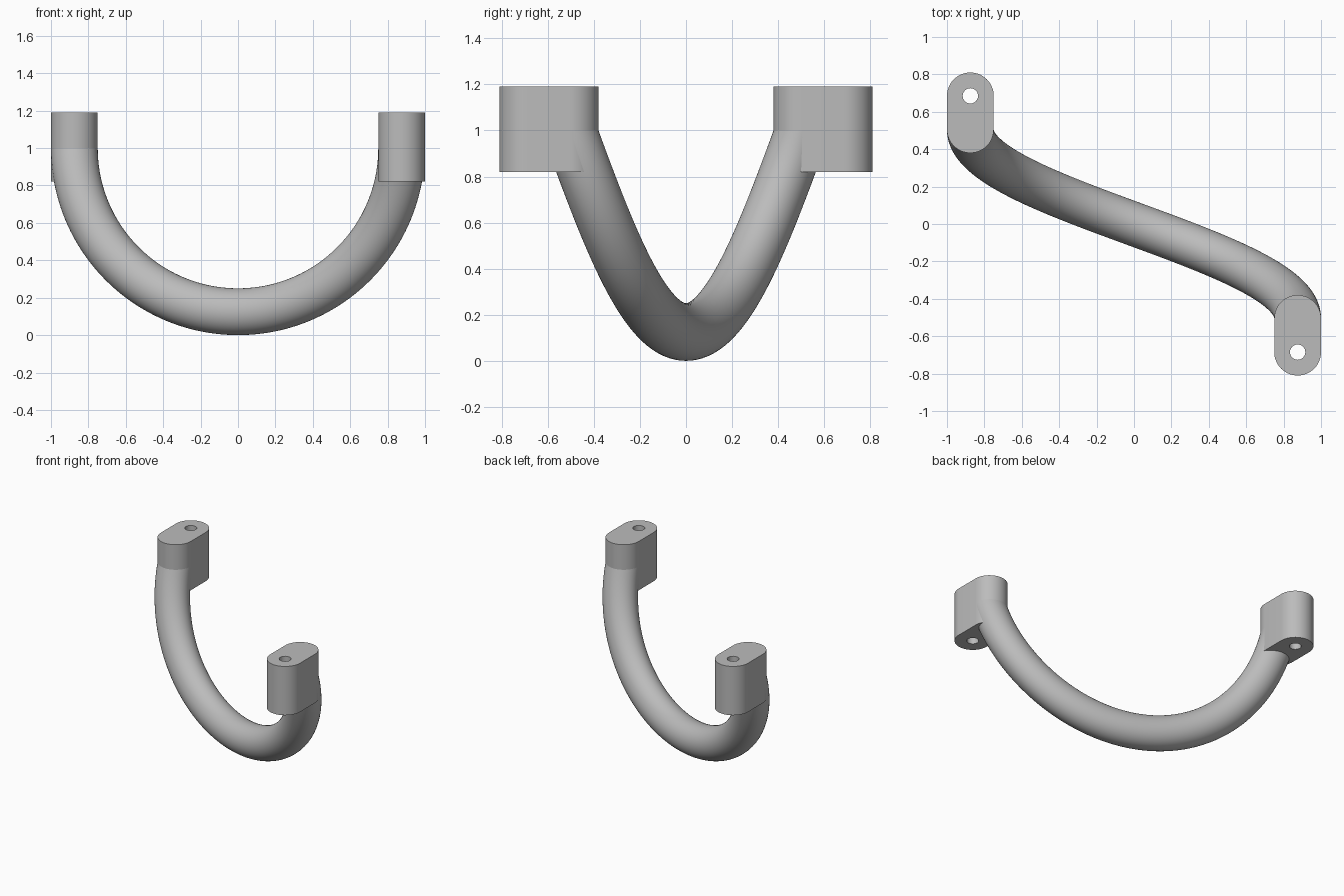
import bpy, bmesh, math
from mathutils import Matrix

cube = bpy.data.objects.get("Cube")
if cube:
    bpy.data.objects.remove(cube)

TUBE_R = 0.125            # radius of the bar and of the lug ends
ARC_R = 0.875             # radius of the bar's half turn
END_Y = 0.505             # offset of the bar's ends
HOLE_Y = 0.685            # offset of the screw holes
HOLE_R = 0.041
LOW, SPRING, TOP = 0.82, 1.0, 1.19

grey = bpy.data.materials.new("plain grey")
grey.use_nodes = True
colour = (0.5, 0.5, 0.5, 1)
grey.diffuse_color = colour
grey.node_tree.nodes["Principled BSDF"].inputs["Base Color"].default_value = colour


def finish(bm, name):
    """Turn a bmesh into a named grey object."""
    bmesh.ops.recalc_face_normals(bm, faces=bm.faces)
    mesh = bpy.data.meshes.new(name)
    bm.to_mesh(mesh)
    bm.free()
    mesh.materials.append(grey)
    obj = bpy.data.objects.new(name, mesh)
    bpy.context.collection.objects.link(obj)
    return obj


def smooth(obj):
    bpy.ops.object.select_all(action='DESELECT')
    obj.select_set(True)
    bpy.context.view_layer.objects.active = obj
    bpy.ops.object.shade_smooth_by_angle(angle=math.radians(35))


# Bar: a circle screwed through half a turn while it moves from back to front
STEPS = 96
bm = bmesh.new()
bmesh.ops.create_circle(bm, cap_ends=False, segments=64, radius=TUBE_R,
                        matrix=Matrix.Translation((-ARC_R, END_Y, SPRING)))
bmesh.ops.spin(bm, geom=bm.verts[:] + bm.edges[:], cent=(0, 0, SPRING),
               axis=(0, -1, 0), dvec=(0, -2 * END_Y / STEPS, 0),
               angle=math.pi, steps=STEPS, use_duplicate=False)
bmesh.ops.holes_fill(bm, edges=[e for e in bm.edges if e.is_boundary], sides=0)
smooth(finish(bm, "curved_bar"))


def make_lug(name, side):
    """Rounded block with a through hole; side is +1 at the back, -1 in front."""
    turn = Matrix.Rotation(0 if side > 0 else math.pi, 4, 'Z')
    bm = bmesh.new()
    n = 32
    outline = []
    for centre, start in ((HOLE_Y, 0), (END_Y, math.pi)):
        for i in range(n + 1):
            a = start + math.pi * i / n
            outline.append(bm.verts.new((-ARC_R + TUBE_R * math.cos(a),
                                         centre + TUBE_R * math.sin(a), LOW)))
    face = bm.faces.new(outline)
    raised = bmesh.ops.extrude_face_region(bm, geom=[face])["geom"]
    bmesh.ops.translate(bm, vec=(0, 0, TOP - LOW),
                        verts=[v for v in raised if isinstance(v, bmesh.types.BMVert)])
    bm.transform(turn)
    lug = finish(bm, name)

    # Screw hole cutter
    bm = bmesh.new()
    bmesh.ops.create_cone(bm, cap_ends=True, segments=32, radius1=HOLE_R,
                          radius2=HOLE_R, depth=1,
                          matrix=turn @ Matrix.Translation((-ARC_R, HOLE_Y, SPRING)))
    cutter = finish(bm, name + "_hole_cutter")
    cutter.hide_render = True
    cut = lug.modifiers.new("screw hole", 'BOOLEAN')
    cut.operation = 'DIFFERENCE'
    cut.solver = 'EXACT'
    cut.object = cutter
    bpy.context.view_layer.objects.active = lug
    bpy.ops.object.modifier_apply(modifier=cut.name)
    bpy.data.objects.remove(cutter)
    smooth(lug)


make_lug("right_mounting_lug", 1)
make_lug("left_mounting_lug", -1)
